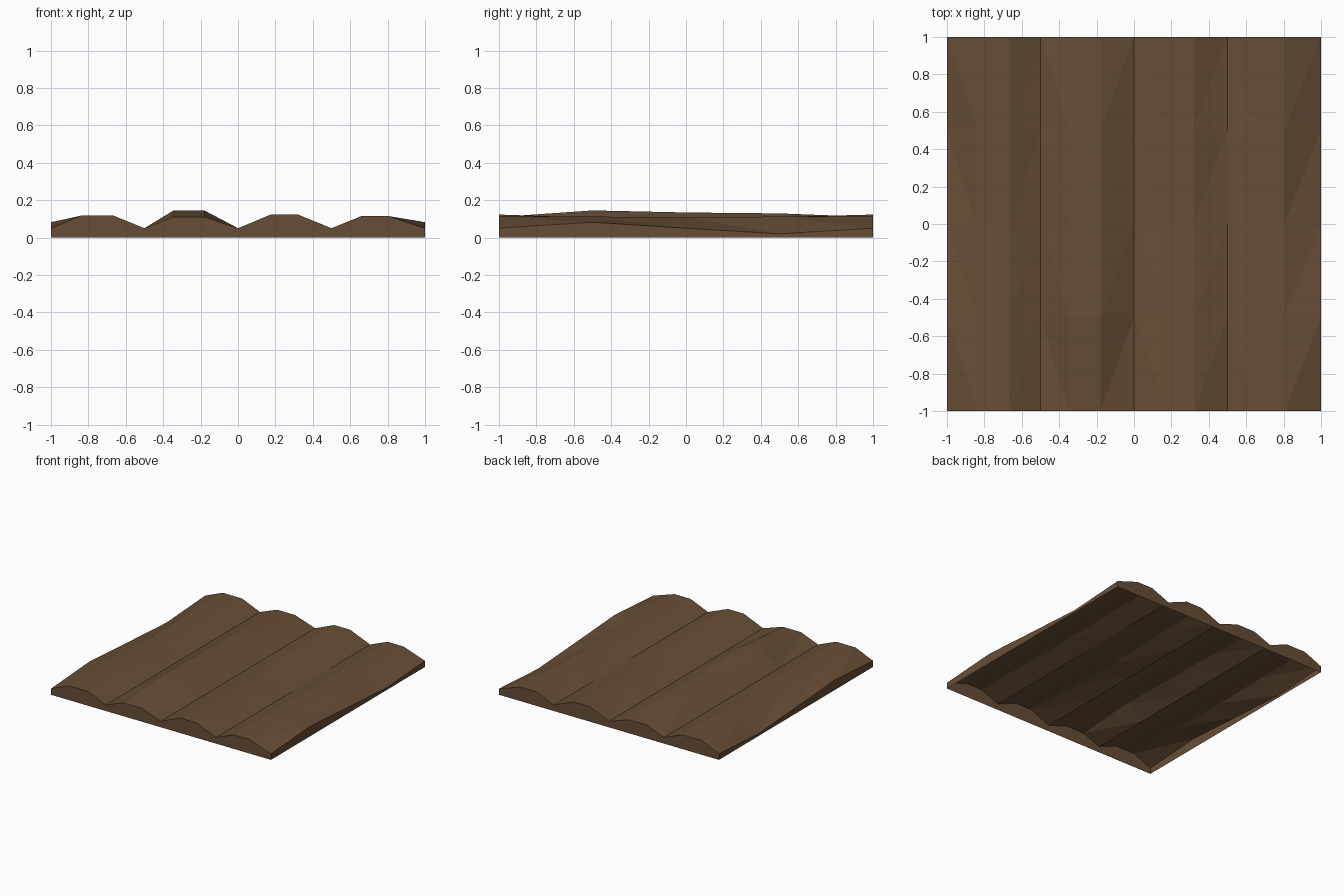
import bpy, bmesh

cube = bpy.data.objects.get("Cube")
if cube:
    bpy.data.objects.remove(cube)

# Soil material
soil = bpy.data.materials.new("brown_soil")
soil.use_nodes = True
colour = (0.135, 0.076, 0.037, 1)
soil.diffuse_color = colour
soil.node_tree.nodes["Principled BSDF"].inputs["Base Color"].default_value = colour

# Rows along the furrows, and for each ridge its crest edges and crest heights
rows = [-1, -0.5, 0, 0.5, 1]
ridges = [
    ((-0.84, -0.665), [0.117, 0.115, 0.108, 0.115, 0.117]),
    ((-0.345, -0.18), [0.11, 0.145, 0.134, 0.129, 0.11]),
    ((0.175, 0.32), [0.123, 0.106, 0.095, 0.11, 0.123]),
    ((0.66, 0.805), [0.115, 0.112, 0.108, 0.112, 0.115]),
]
valley = [0.05] * 5
rim = [0.05, 0.082, 0.05, 0.02, 0.05]

# Cross-section columns: rim, then crest pair and furrow for each ridge
columns = [(-1, rim)]
for i, (crest, heights) in enumerate(ridges):
    columns += [(x, heights) for x in crest]
    columns.append((-0.5 + 0.5 * i, rim if i == 3 else valley))

bm = bmesh.new()
grid = [[bm.verts.new((x, y, h)) for y, h in zip(rows, hs)] for x, hs in columns]

# Ploughed surface, each cell split so the folds lean outwards from the crest
for c in range(len(grid) - 1):
    for r in range(len(rows) - 1):
        a, b = grid[c][r], grid[c + 1][r]
        d, e = grid[c][r + 1], grid[c + 1][r + 1]
        if c % 3 == 0:
            bm.faces.new((a, b, d))
            bm.faces.new((b, e, d))
        else:
            bm.faces.new((a, b, e))
            bm.faces.new((a, e, d))

# Side walls down to the ground; the underside stays open
border = ([col[0] for col in grid] + grid[-1][1:]
          + [col[-1] for col in reversed(grid[:-1])] + grid[0][-2:0:-1])
feet = [bm.verts.new((v.co.x, v.co.y, 0)) for v in border]
for i in range(len(border)):
    j = (i + 1) % len(border)
    bm.faces.new((border[j], border[i], feet[i], feet[j]))

mesh = bpy.data.meshes.new("ploughed_soil")
bm.to_mesh(mesh)
bm.free()
mesh.materials.append(soil)
field = bpy.data.objects.new("ploughed_soil", mesh)
bpy.context.collection.objects.link(field)
